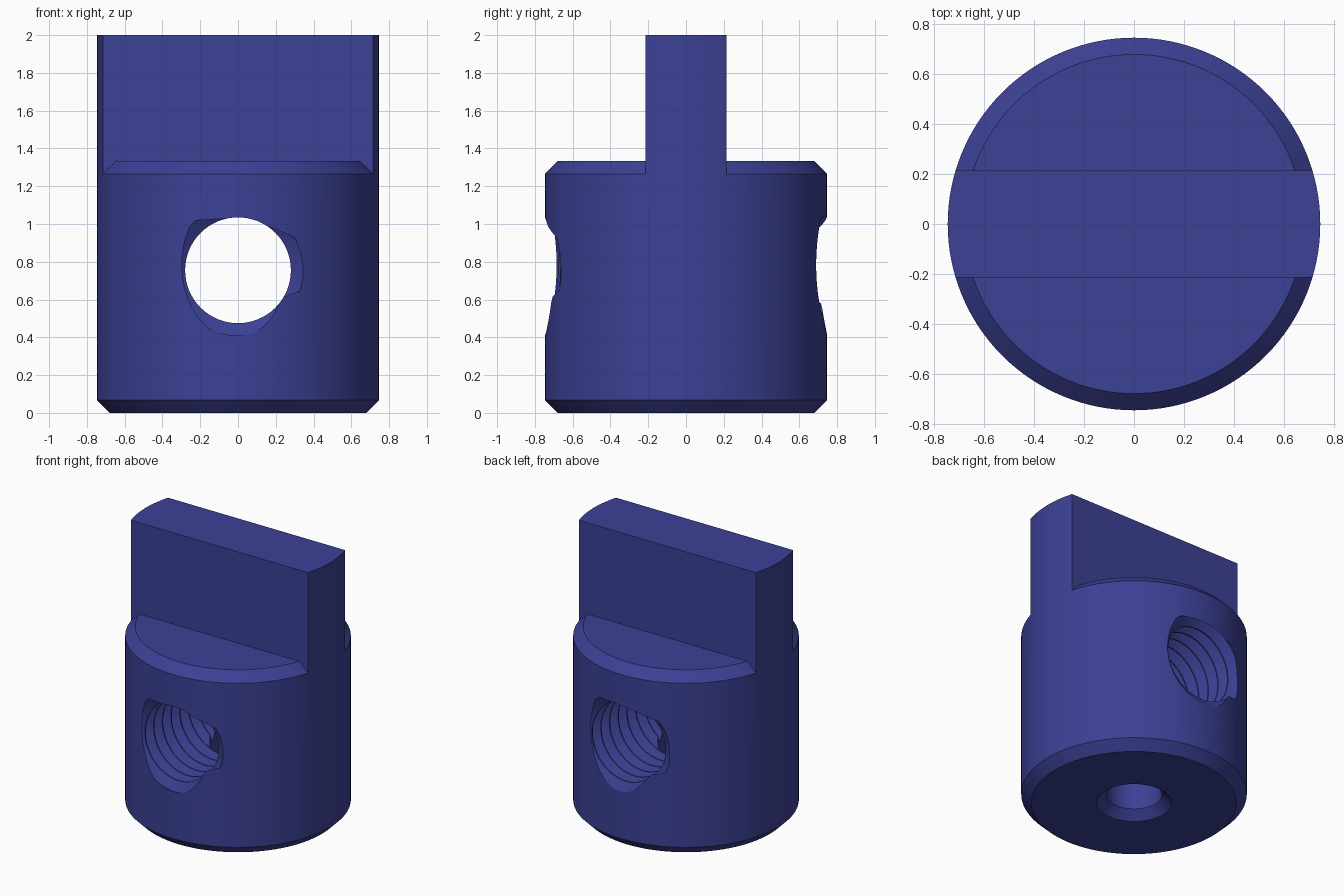
import bpy, bmesh, math
from mathutils import Vector

if "Cube" in bpy.data.objects:
    bpy.data.objects.remove(bpy.data.objects["Cube"])

R, HEIGHT, CHAMFER = 0.747, 2.0, 0.067
SHOULDER, TANG_HALF = 1.333, 0.215
BORE_Z, MINOR, MAJOR, PITCH = 0.755, 0.28, 0.345, 0.1

blue = bpy.data.materials.new("dark blue")
blue.diffuse_color = (0.045, 0.052, 0.30, 1)
blue.use_nodes = True
blue.node_tree.nodes["Principled BSDF"].inputs["Base Color"].default_value = blue.diffuse_color


def make_object(name, bm):
    bmesh.ops.recalc_face_normals(bm, faces=bm.faces)
    mesh = bpy.data.meshes.new(name)
    bm.to_mesh(mesh)
    bm.free()
    mesh.materials.append(blue)
    obj = bpy.data.objects.new(name, mesh)
    bpy.context.collection.objects.link(obj)
    return obj


def lathe(profile, segments=128):
    """Closed solid of revolution; the profile starts and ends on the axis."""
    bm = bmesh.new()
    rings = []
    for r, z in profile[1:-1]:
        rings.append([bm.verts.new((r * math.cos(2 * math.pi * i / segments),
                                    r * math.sin(2 * math.pi * i / segments), z))
                      for i in range(segments)])
    for a, b in zip(rings, rings[1:]):
        for i in range(segments):
            j = (i + 1) % segments
            bm.faces.new((a[i], a[j], b[j], b[i]))
    bm.faces.new(rings[0])
    bm.faces.new(rings[-1])
    return bm


def shoulder_cutter(name, side):
    """Removes the stock beside the tang and chamfers the shoulder."""
    bm = lathe([(0, SHOULDER), (R - CHAMFER, SHOULDER), (0.9, SHOULDER - 0.9 + R - CHAMFER),
                (0.9, 2.2), (0, 2.2)])
    cut = bmesh.ops.bisect_plane(bm, geom=bm.verts[:] + bm.edges[:] + bm.faces[:],
                                 plane_co=(0, side * TANG_HALF, 0), plane_no=(0, side, 0),
                                 clear_inner=True)
    edges = [e for e in cut["geom_cut"] if isinstance(e, bmesh.types.BMEdge)]
    bmesh.ops.holes_fill(bm, edges=edges, sides=0)
    return make_object(name, bm)


def thread_cutter(name, columns=64, turns=18, start=-0.945):
    """Right-handed threaded rod along y."""
    rows = [(-0.045, MINOR), (-0.007, MAJOR), (0.007, MAJOR), (0.045, MINOR)]
    bm = bmesh.new()
    grid = []
    for i in range(columns):
        a = -math.pi / 2 - 2 * math.pi * i / columns
        column = []
        # the first column is one turn longer, where the helix wraps round
        for m in range(turns + (1 if i == 0 else 0)):
            for dy, r in rows:
                y = start + PITCH * (m + i / columns) + dy
                column.append(bm.verts.new((r * math.cos(a), y, BORE_Z + r * math.sin(a))))
        grid.append(column)
    n = turns * len(rows)
    for i in range(columns):
        left = grid[i]
        right = grid[i + 1] if i + 1 < columns else grid[0][len(rows):]
        for k in range(n - 1):
            bm.faces.new((left[k], left[k + 1], right[k + 1], right[k]))
    # conical end caps, outside the body
    for side in (-1, 1):
        rim = [e for e in bm.edges if e.is_boundary
               and (e.verts[0].co.y + e.verts[1].co.y) * side > 0]
        tip = bm.verts.new(Vector((0, side * 1.1, BORE_Z)))
        for e in rim:
            bm.faces.new((e.verts[0], e.verts[1], tip))
    return make_object(name, bm)


# Round body with a chamfered foot
body = make_object("body", lathe([(0, 0), (R - CHAMFER, 0), (R, CHAMFER), (R, HEIGHT), (0, HEIGHT)]))

# Tang shoulders, threaded cross bore and countersunk hole from below
cutters = [
    shoulder_cutter("front_shoulder_cutter", -1),
    shoulder_cutter("back_shoulder_cutter", 1),
    thread_cutter("thread_cutter"),
    make_object("bottom_hole_cutter",
                lathe([(0, -0.06), (0.311, -0.06), (0.185, 0.06), (0.185, 0.7), (0, 0.7)], 64)),
]
for c in cutters:
    c.hide_render = True
    mod = body.modifiers.new(c.name, 'BOOLEAN')
    mod.operation = 'DIFFERENCE'
    mod.solver = 'EXACT'
    mod.object = c

# Apply the cuts and clear away the helpers
bpy.context.view_layer.objects.active = body
body.select_set(True)
for mod in list(body.modifiers):
    bpy.ops.object.modifier_apply(modifier=mod.name)
for c in cutters:
    bpy.data.objects.remove(c)
bpy.ops.object.shade_smooth_by_angle(angle=math.radians(25))
